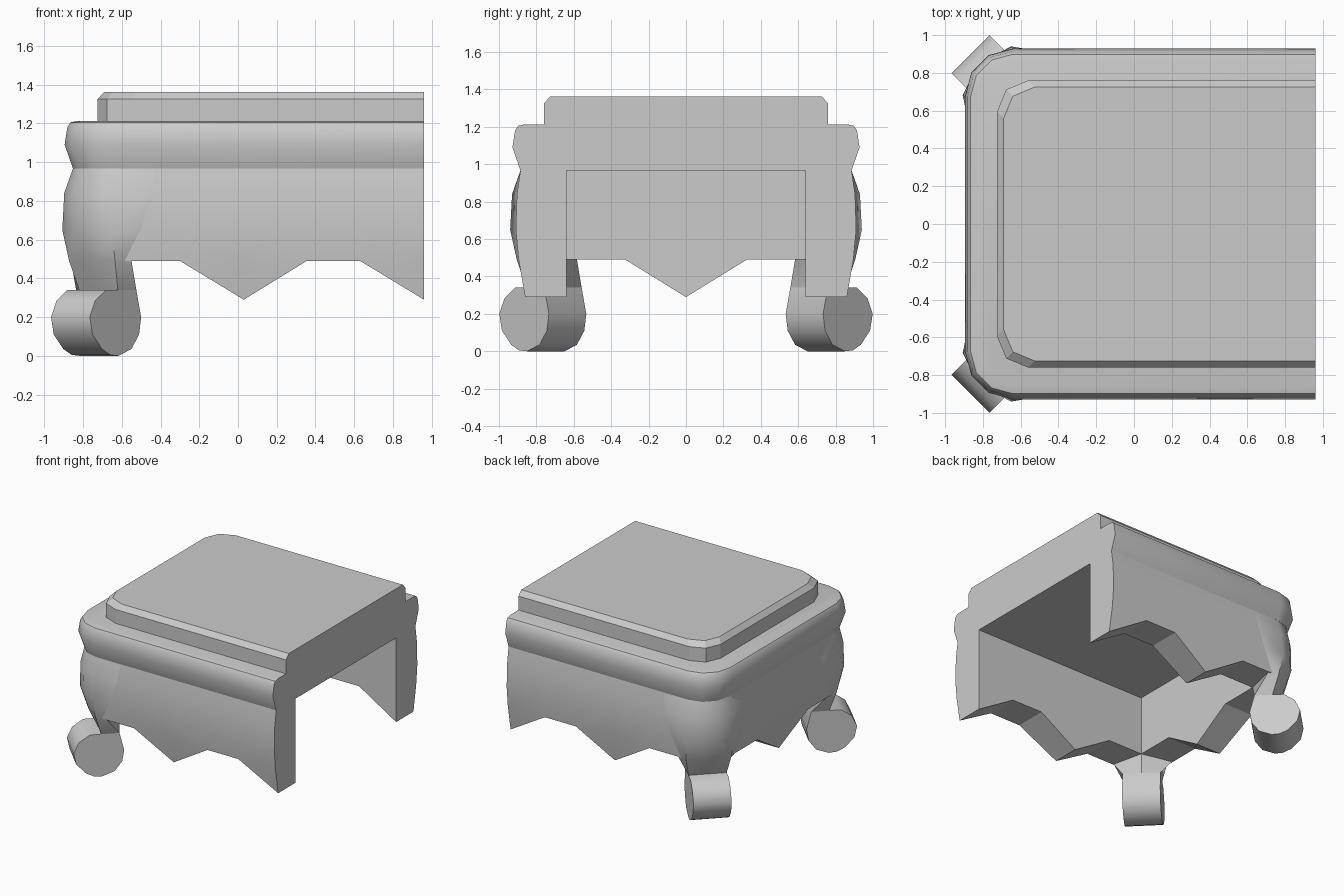
import bpy, bmesh, math

if "Cube" in bpy.data.objects:
    bpy.data.objects.remove(bpy.data.objects["Cube"])

CUT = 0.96      # plane where the table is cut on the right
SHIFT = 0.033   # left side sits this much closer to the centre than front/back


def finish(name, bm, smooth=None, mirror=False):
    bmesh.ops.remove_doubles(bm, verts=bm.verts, dist=1e-5)
    bmesh.ops.recalc_face_normals(bm, faces=bm.faces)
    me = bpy.data.meshes.new(name)
    bm.to_mesh(me)
    bm.free()
    ob = bpy.data.objects.new(name, me)
    bpy.context.collection.objects.link(ob)
    if smooth:
        bpy.ops.object.select_all(action='DESELECT')
        ob.select_set(True)
        bpy.context.view_layer.objects.active = ob
        bpy.ops.object.shade_smooth_by_angle(angle=math.radians(smooth))
    if mirror:
        m = ob.modifiers.new("Mirror", 'MIRROR')
        m.use_axis = (False, True, False)
        m.use_mirror_merge = False
    return ob


def loft(rings, closed=True):
    """Skin closed rings of 3D points and cap both ends."""
    bm = bmesh.new()
    vs = [[bm.verts.new(p) for p in r] for r in rings]
    n = len(rings[0])
    for a, b in zip(vs, vs[1:]):
        for i in range(n):
            j = (i + 1) % n
            bm.faces.new((a[i], a[j], b[j], b[i]))
    bm.faces.new(vs[0])
    bm.faces.new(vs[-1])
    return bm


def contour(hx, hy, r, segs, z):
    """Plan outline: rounded left corners, straight cut on the right."""
    half = [(CUT, hy)]
    for k in range(segs + 1):
        a = math.pi / 2 * (1 + k / segs)
        half.append((-hx + r + r * math.cos(a), hy - r + r * math.sin(a)))
    pts = half + [(x, -y) for x, y in reversed(half)]
    return [(x, y, z) for x, y in pts]


# Raised top slab with chamfered rim
finish("top_slab", loft([contour(0.725, 0.76, 0.165, 2, 1.20),
                         contour(0.725, 0.76, 0.165, 2, 1.325),
                         contour(0.69, 0.725, 0.165, 2, 1.363)]))

# Rounded moulding under the slab
mould = [(0.862, 1.213), (0.898, 1.205), (0.914, 1.18), (0.928, 1.09), (0.885, 0.967)]
finish("moulding", loft([contour(y - SHIFT, y, y - 0.675, 3, z) for y, z in mould]), 40)

# Apron panels with zigzag lower edge
WALL = [(0.967, 0.885), (0.84, 0.904), (0.65, 0.91), (0.49, 0.895), (0.29, 0.86)]


def wall(z):
    for (z1, w1), (z0, w0) in zip(WALL, WALL[1:]):
        if z >= z0 - 1e-6:
            return w0 + (w1 - w0) * (z - z0) / (z1 - z0)


def panel(columns, place):
    rings = []
    for u, zb in columns:
        col = [(u, wall(z), z) for z in (0.967, 0.84, 0.65, 0.49)]
        col += [(u, wall(zb), zb), (u, 0.64, zb), (u, 0.64, 0.967)]
        rings.append([place(*p) for p in col])
    return loft(rings)


finish("front_and_back_apron",
       panel([(-0.61, 0.49), (-0.30, 0.49), (0.03, 0.29), (0.355, 0.49), (0.63, 0.49), (CUT, 0.29)],
             lambda u, w, z: (u, -w, z)), 30, mirror=True)
finish("left_apron",
       panel([(-0.64, 0.49), (-0.325, 0.49), (0, 0.29), (0.325, 0.49), (0.64, 0.49)],
             lambda u, w, z: (-(w - SHIFT), u, z)), 30)

# Corner legs: (z, inner corner, outer points of one half, mirrored on the diagonal)
LEG = [(0.967, 0.607, [(0.41, 0.85), (0.64, 0.852), (0.745, 0.822)]),
       (0.84, 0.607, [(0.44, 0.871), (0.64, 0.897), (0.76, 0.848)]),
       (0.65, 0.607, [(0.50, 0.876), (0.65, 0.907), (0.765, 0.848)]),
       (0.49, 0.607, [(0.55, 0.855), (0.635, 0.872), (0.74, 0.80)]),
       (0.34, 0.625, [(0.525, 0.725), (0.62, 0.82), (0.687, 0.753)])]
rings = []
for z, c, pts in LEG:
    ring = [(c, c)] + pts + [(t, s) for s, t in reversed(pts)]
    rings.append([(-s, -t - SHIFT, z) for s, t in ring])
finish("legs", loft(rings), 40, mirror=True)

# Scroll feet: faceted curl extruded across the corner diagonal
CURL = [(0.05, 0.34), (0.13, 0.285), (0.17, 0.20), (0.15, 0.11), (0.08, 0.035), (0.02, 0.005),
        (-0.04, 0.0), (-0.134, 0.035), (-0.19, 0.11), (-0.205, 0.20), (-0.17, 0.34)]
k = math.sqrt(0.5)
rings = [[(-(0.745 + d * k) + e, -(0.745 + SHIFT + d * k) - e, z) for d, z in CURL]
         for e in (-0.1, 0.1)]
finish("scroll_feet", loft(rings), 45, mirror=True)
